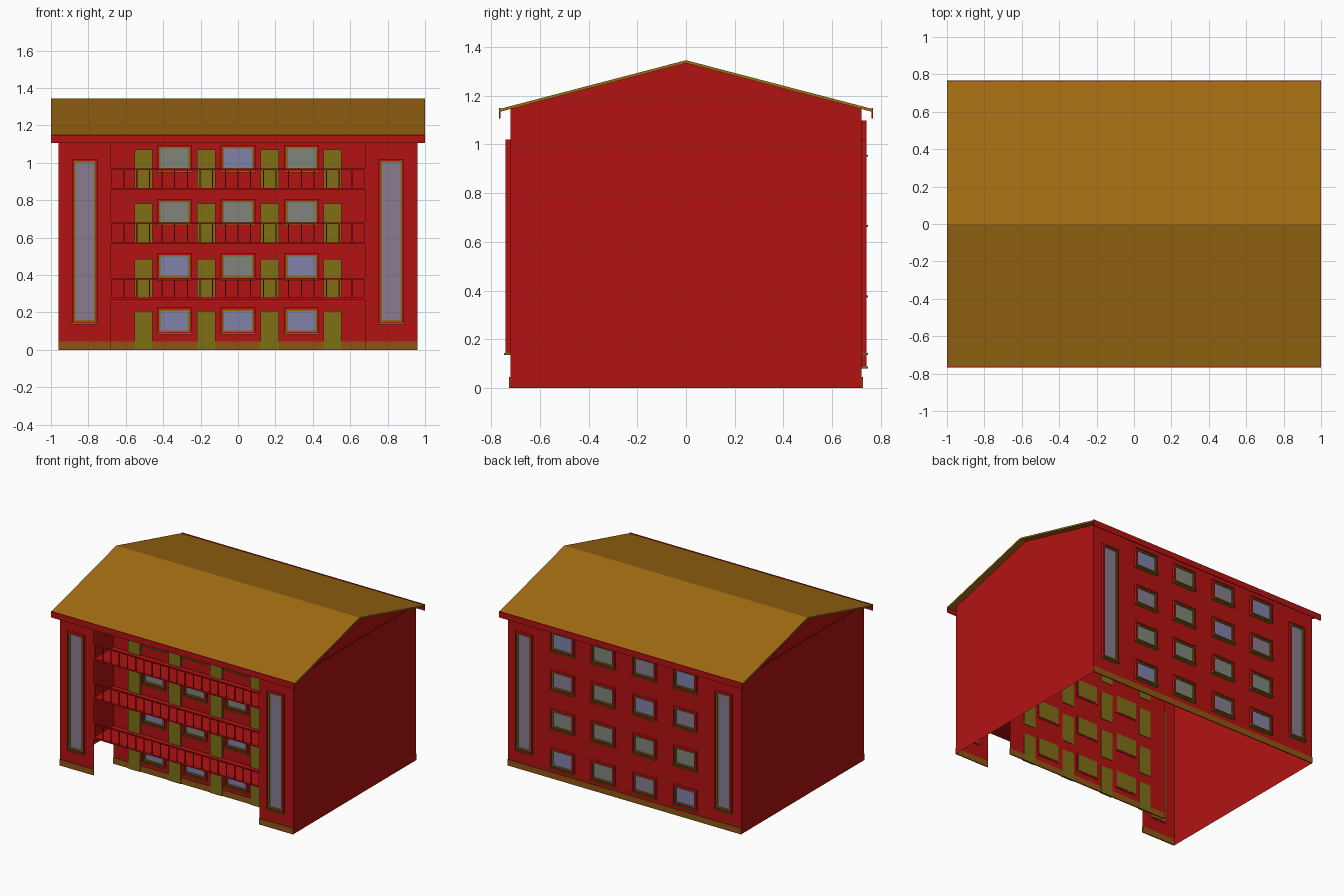
import bpy, bmesh

if "Cube" in bpy.data.objects:
    bpy.data.objects.remove(bpy.data.objects["Cube"])


def mat(name, c):
    m = bpy.data.materials.new(name)
    m.diffuse_color = (*c, 1)
    m.use_nodes = True
    m.node_tree.nodes["Principled BSDF"].inputs["Base Color"].default_value = m.diffuse_color
    return m


RED = mat("red_paint", (0.45, 0.006, 0.006))
OLIVE = mat("olive_trim", (0.21, 0.16, 0.008))
ROOF = mat("roof_brown", (0.36, 0.15, 0.006))
BASE = mat("plinth_brown", (0.28, 0.09, 0.006))
GLASS = [mat("glass_blue", (0.22, 0.22, 0.4)), mat("glass_grey", (0.22, 0.23, 0.2)),
         mat("glass_violet", (0.25, 0.2, 0.28))]


def finish(name, bm, m):
    me = bpy.data.meshes.new(name)
    bm.to_mesh(me)
    bm.free()
    me.materials.append(m)
    ob = bpy.data.objects.new(name, me)
    bpy.context.collection.objects.link(ob)
    return ob


def add_box(bm, x0, x1, y0, y1, z0, z1):
    vs = bmesh.ops.create_cube(bm, size=1)["verts"]
    for v in vs:
        v.co = (x0 if v.co.x < 0 else x1, y0 if v.co.y < 0 else y1, z0 if v.co.z < 0 else z1)


def boxes(name, m, items):
    bm = bmesh.new()
    for b in items:
        add_box(bm, *b)
    return finish(name, bm, m)


def sheets(name, m, polys):
    bm = bmesh.new()
    for p in polys:
        bm.faces.new([bm.verts.new(c) for c in p])
    return finish(name, bm, m)


def wall_x(x0, x1, y, z1):
    # upright sheet running along x
    return [(x0, y, 0), (x1, y, 0), (x1, y, z1), (x0, y, z1)]


W, D, R, RY, TOP = 0.96, 0.72, 0.68, -0.49, 1.155

# Wall shell: sides, back, front wings and recessed centre
sheets("walls", RED, [
    wall_x(W, -W, D, TOP), wall_x(-W, -R, -D, TOP), wall_x(R, W, -D, TOP), wall_x(-R, R, RY, TOP),
    [(W, -D, 0), (W, D, 0), (W, D, TOP), (W, -D, TOP)],
    [(-W, D, 0), (-W, -D, 0), (-W, -D, TOP), (-W, D, TOP)],
])
sheets("gables", RED, [
    [(s * 0.955, -D, TOP), (s * 0.955, D, TOP), (s * 0.955, 0, 1.335)][::s] for s in (1, -1)])
sheets("ceiling", RED, [[(-W, -D, TOP - .005), (-W, D, TOP - .005), (W, D, TOP - .005), (W, -D, TOP - .005)]])

# Plinth strips
boxes("plinth", BASE, [
    (-W, W, D - .002, D + .006, 0, .045),
    (-W, -R, -D - .006, -D + .002, 0, .045), (R, W, -D - .006, -D + .002, 0, .045),
    (-R, R, RY - .006, RY + .002, 0, .045)])

# Pitched roof from an extruded chevron profile, with fascia boards
prof = [(-.765, 1.145), (0, 1.345), (.765, 1.145), (.765, 1.133), (0, 1.333), (-.765, 1.133)]
bm = bmesh.new()
for a, b in ((0, 1), (1, 2)):
    ring = [prof[a], prof[b], prof[5 - b], prof[5 - a]]
    f = bm.faces.new([bm.verts.new((-1, y, z)) for y, z in ring])
    ext = bmesh.ops.extrude_face_region(bm, geom=[f])["geom"]
    bmesh.ops.translate(bm, vec=(2, 0, 0), verts=[v for v in ext if isinstance(v, bmesh.types.BMVert)])
bmesh.ops.recalc_face_normals(bm, faces=bm.faces)
finish("roof", bm, ROOF)
boxes("fascia_boards", RED, [(-1, 1, -.768, -.762, 1.105, 1.15), (-1, 1, .762, .768, 1.105, 1.15)])

# Windows: red casing, olive inner frame, glass, sill
casing, frame, sills = [], [], []
panes = [[], [], []]


def ring(x0, x1, z0, z1, t, ya, yb):
    return [(x0, x0 + t, ya, yb, z0, z1), (x1 - t, x1, ya, yb, z0, z1),
            (x0 + t, x1 - t, ya, yb, z0, z0 + t), (x0 + t, x1 - t, ya, yb, z1 - t, z1)]


def window(cx, w, z0, z1, wall, s, kind):
    # s is the outward direction along y
    def yr(a, b):
        return sorted((wall + s * a, wall + s * b))
    x0, x1 = cx - w / 2, cx + w / 2
    casing.extend(ring(x0, x1, z0, z1, .010, *yr(-.004, .02)))
    frame.extend(ring(x0 + .01, x1 - .01, z0 + .01, z1 - .01, .009, *yr(-.004, .014)))
    frame.append((x0 + .01, x1 - .01, *yr(-.006, .003), z0 + .01, z1 - .01))
    panes[kind].append((x0 + .018, x1 - .018, *yr(.002, .006), z0 + .018, z1 - .018))
    sills.append((x0 - .004, x1 + .004, *yr(0, .027), z0 - .004, z0 + .004))


ROWS = [.085, .375, .665, .953]
for r, z in enumerate(ROWS):
    for c, x in enumerate((-.34, 0, .34)):
        window(x, .186, z, z + .142, RY, -1, (r * c + r // 2) % 2)
    for c, x in enumerate((-.505, -.17, .17, .505)):
        window(x, .19, z, z + .145, D, 1, (r + c * 2 + r * c) % 3)
for x in (-.82, .82):
    window(x, .136, .14, 1.02, -D, -1, 2)
    window(x, .136, .14, 1.02, D, 1, 2)
boxes("window_casings", RED, casing)
boxes("window_frames", OLIVE, frame)
boxes("window_sills", OLIVE, sills)
for i, p in enumerate(panes):
    boxes("window_glass_%d" % i, GLASS[i], p)

# Balcony doors
FLOORS = [0, .28, .575, .865]
boxes("balcony_doors", OLIVE, [(x - .049, x + .049, RY - .012, RY + .004, z, z + .207)
                               for z in FLOORS for x in (-.505, -.17, .17, .505)])

# Balcony slabs and railings
slabs, rails = [], []
for z in FLOORS[1:]:
    slabs.append((-R, R, -D, RY, z - .01, z))
    rails.append((-R, R, -D, -D + .008, z + .097, z + .105))
    for i in range(21):
        x = -R + .003 + i * (2 * R - .006) / 20
        rails.append((x - .003, x + .003, -D + .001, -D + .007, z, z + .1))
boxes("balcony_slabs", RED, slabs)
boxes("balcony_railings", RED, rails)
